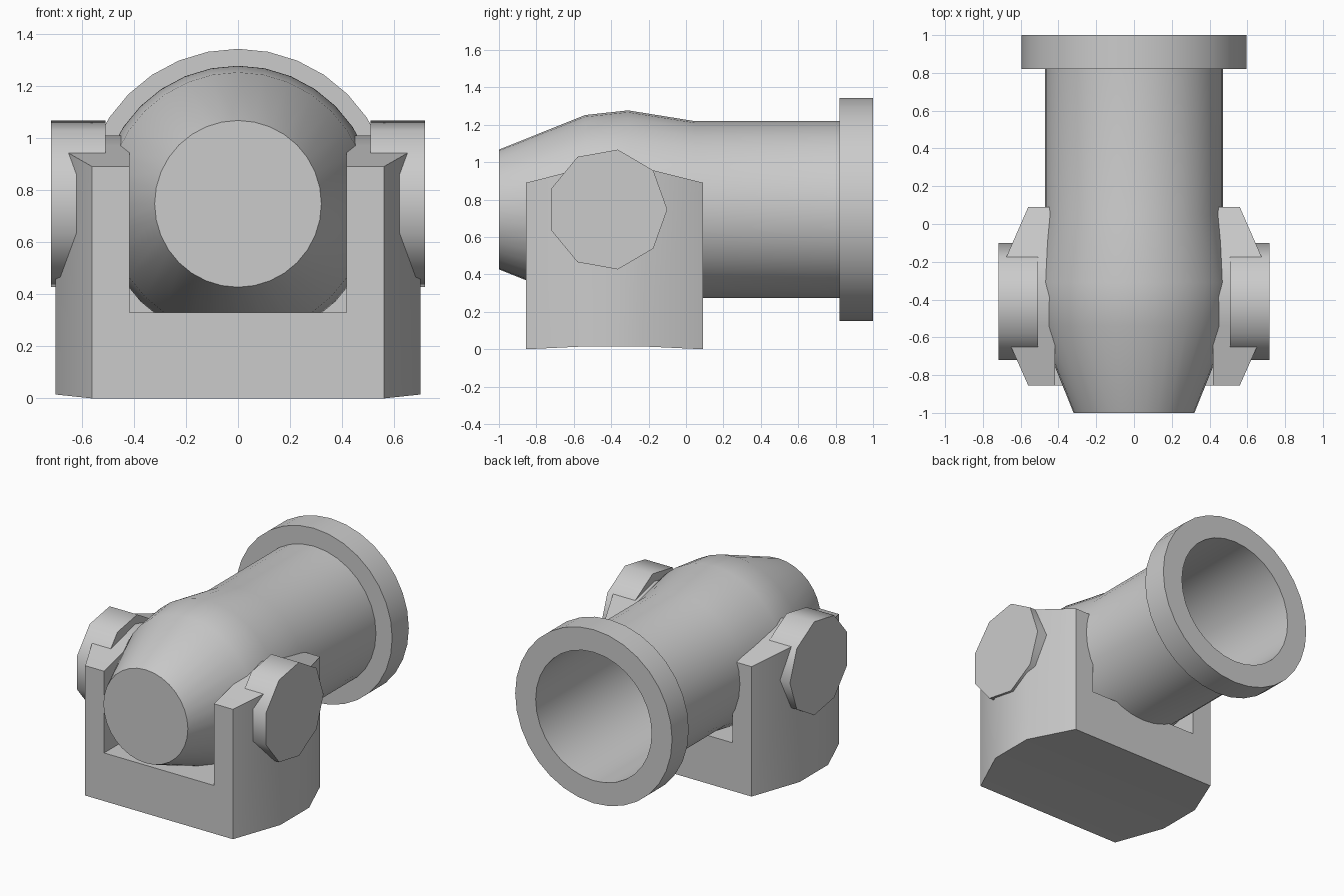
import bpy, bmesh, math

if "Cube" in bpy.data.objects:
    bpy.data.objects.remove(bpy.data.objects["Cube"])

AXIS_Z = 0.747


def finish(name, bm, angle=None):
    bmesh.ops.recalc_face_normals(bm, faces=bm.faces)
    me = bpy.data.meshes.new(name)
    bm.to_mesh(me)
    bm.free()
    ob = bpy.data.objects.new(name, me)
    bpy.context.collection.objects.link(ob)
    if angle:
        bpy.ops.object.select_all(action='DESELECT')
        ob.select_set(True)
        bpy.context.view_layer.objects.active = ob
        bpy.ops.object.shade_smooth_by_angle(angle=math.radians(angle))
    return ob


def loft(name, rings, angle=None):
    """Bridge closed rings of points and cap both ends."""
    bm = bmesh.new()
    vs = [[bm.verts.new(p) for p in ring] for ring in rings]
    n = len(vs[0])
    for a, b in zip(vs, vs[1:]):
        for i in range(n):
            j = (i + 1) % n
            bm.faces.new((a[i], a[j], b[j], b[i]))
    bm.faces.new(vs[0])
    bm.faces.new(vs[-1])
    return finish(name, bm, angle)


def circle(y, r, n=32):
    return [(r * math.cos(2 * math.pi * i / n), y,
             AXIS_Z + r * math.sin(2 * math.pi * i / n)) for i in range(n)]


# Barrel: closed tapered breech, bulge, tube, muzzle ring and hollow bore
barrel_profile = [(-1, 0.32), (-0.54, 0.505), (-0.31, 0.53), (0.05, 0.472),
                  (0.82, 0.472), (0.82, 0.595), (1, 0.595), (1, 0.44), (-0.25, 0.44)]
loft("barrel", [circle(y, r) for y, r in barrel_profile], 35)


# Cradle: U-shaped section with bowed sides and a peaked top
def u_section(y, w, bottom, top):
    half = [(w, bottom), (w, top), (0.417, top), (0.417, 0.33)]
    return [(x, y, z) for x, z in half] + [(-x, y, z) for x, z in reversed(half)]


stations = [(-0.855, 0.56, 0, 0.89), (-0.54, 0.70, 0.015, 0.97),
            (-0.385, 0.70, 0.015, 1.01), (-0.23, 0.70, 0.015, 0.97),
            (0.09, 0.56, 0, 0.89)]
loft("cradle", [u_section(*s) for s in stations], 30)

# Trunnion caps: nine-sided discs on both sides
for side, name in ((-1, "trunnion_left"), (1, "trunnion_right")):
    rings = [[(side * x, -0.42 + 0.32 * math.cos(2 * math.pi * i / 9),
               AXIS_Z + 0.325 * math.sin(2 * math.pi * i / 9)) for i in range(9)]
             for x in (0.508, 0.718)]
    loft(name, rings, 45)
